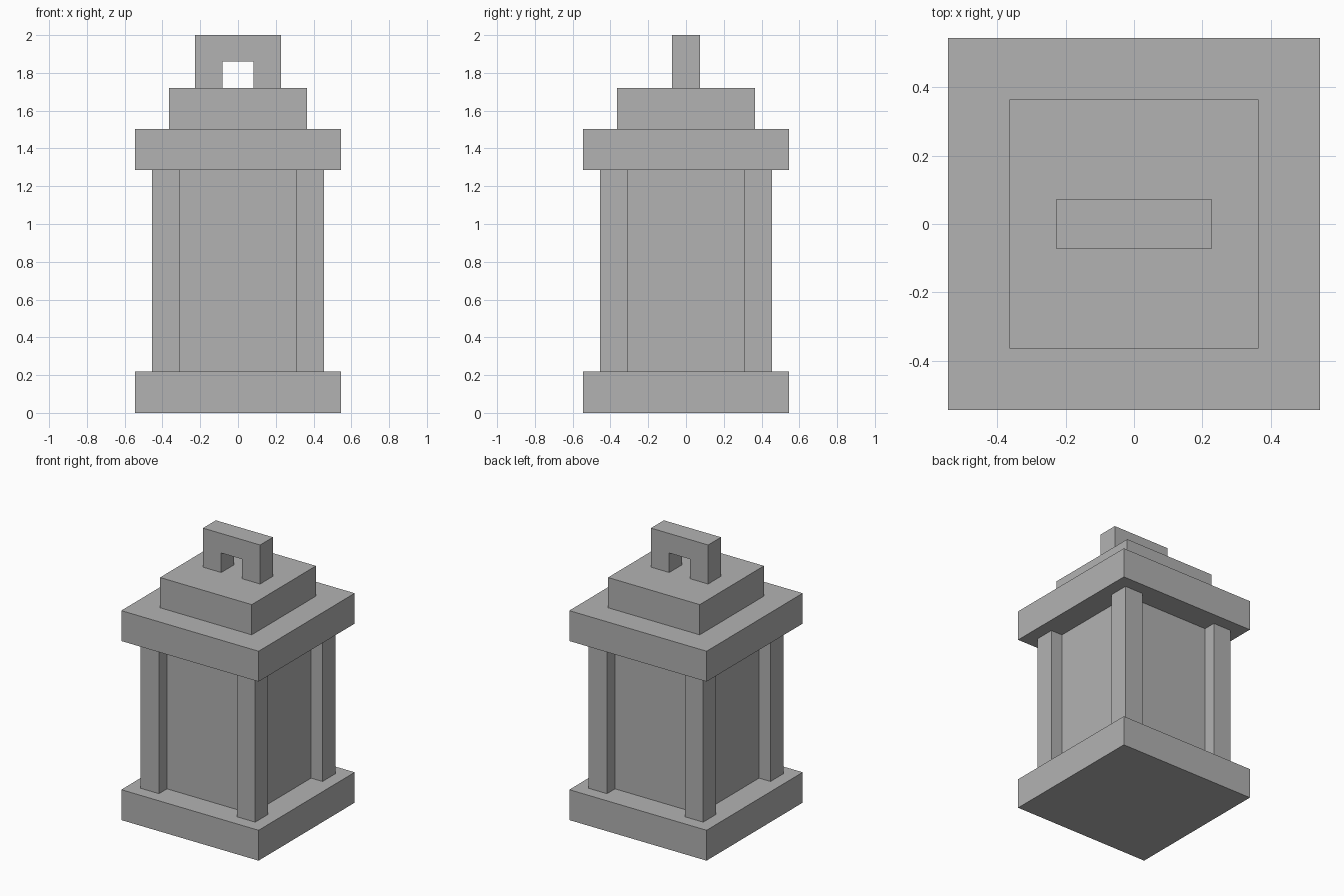
import bpy
import bmesh

if "Cube" in bpy.data.objects:
    bpy.data.objects.remove(bpy.data.objects["Cube"])

grey = bpy.data.materials.new("plain_grey")
grey.diffuse_color = (0.448, 0.448, 0.448, 1)
grey.use_nodes = True
grey.node_tree.nodes["Principled BSDF"].inputs["Base Color"].default_value = grey.diffuse_color


def finish(name, bm):
    bmesh.ops.recalc_face_normals(bm, faces=bm.faces)
    mesh = bpy.data.meshes.new(name)
    bm.to_mesh(mesh)
    bm.free()
    mesh.materials.append(grey)
    obj = bpy.data.objects.new(name, mesh)
    bpy.context.collection.objects.link(obj)
    return obj


def block(name, half, z0, z1, x=0, y=0):
    """Square block with the given half width between two heights."""
    bm = bmesh.new()
    bmesh.ops.create_cube(bm, size=1)
    for v in bm.verts:
        v.co = (x + v.co.x * 2 * half, y + v.co.y * 2 * half,
                z0 if v.co.z < 0 else z1)
    return finish(name, bm)


BASE_TOP, EAVES, ROOF_TOP, CAP_TOP = 0.218, 1.285, 1.503, 1.72

# Stacked square body
block("base", 0.545, 0, BASE_TOP)
block("core", 0.364, BASE_TOP, EAVES)
block("roof_slab", 0.545, EAVES, ROOF_TOP)
block("roof_cap", 0.364, ROOF_TOP, CAP_TOP)

# Four corner posts
for side_y, row in ((-1, "front"), (1, "back")):
    for side_x, col in ((-1, "left"), (1, "right")):
        block(f"{row}_{col}_post", 0.073, BASE_TOP, EAVES,
              side_x * 0.382, side_y * 0.382)

# Arched handle: half profile mirrored, then extruded along y
half = [(0.082, 1.86), (0.082, CAP_TOP), (0.227, CAP_TOP), (0.227, 2.0)]
outline = half + [(-x, z) for x, z in reversed(half)]
bm = bmesh.new()
face = bm.faces.new([bm.verts.new((x, -0.073, z)) for x, z in outline])
ext = bmesh.ops.extrude_face_region(bm, geom=[face], use_keep_orig=True)
for g in ext["geom"]:
    if isinstance(g, bmesh.types.BMVert):
        g.co.y = 0.073
finish("handle", bm)
